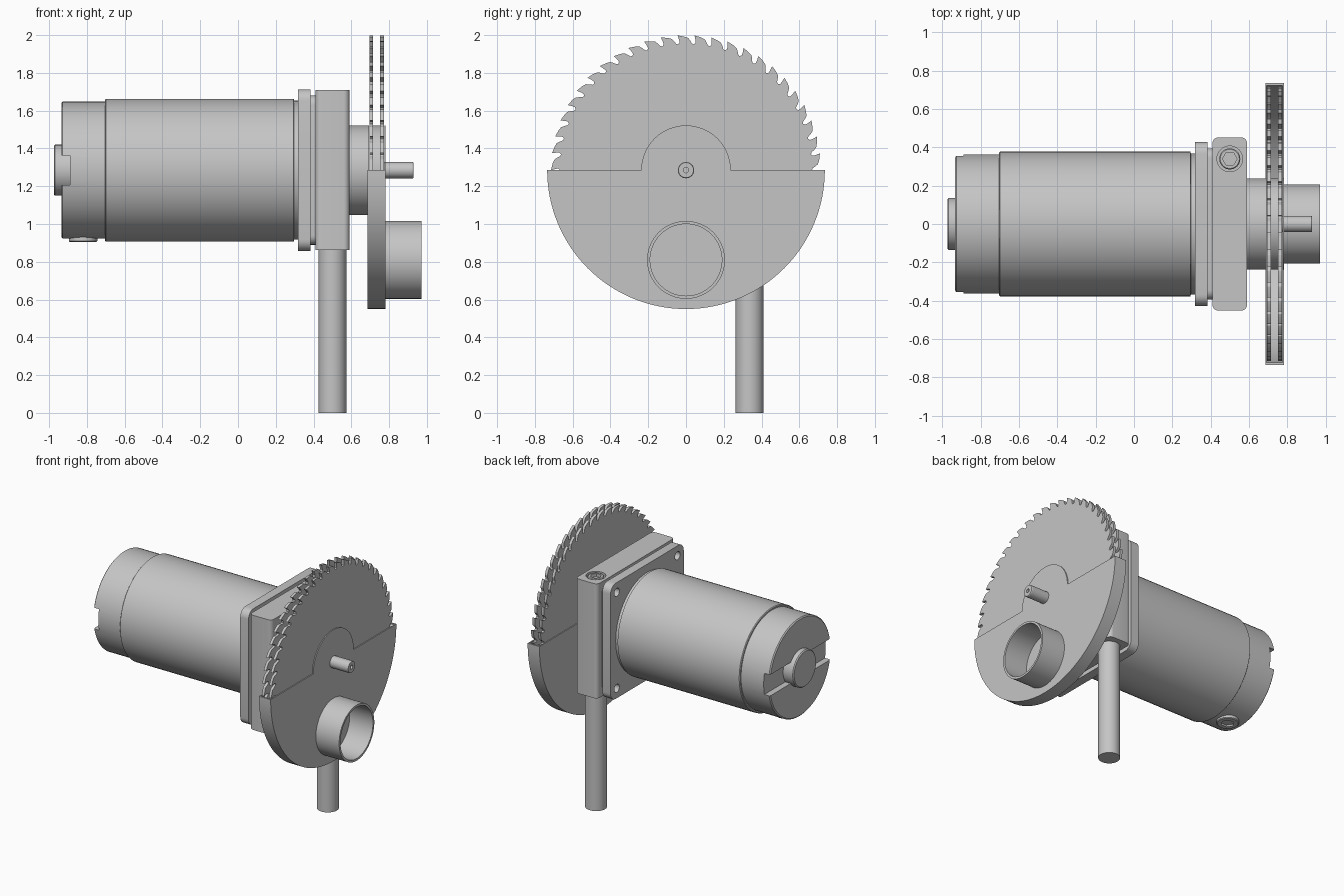
import bpy
import bmesh
from math import sin, cos, pi, radians

old = bpy.data.objects.get("Cube")
if old:
    bpy.data.objects.remove(old, do_unlink=True)

grey = bpy.data.materials.new("plain grey")
grey.use_nodes = True
grey.diffuse_color = (0.56, 0.56, 0.56, 1)
grey.node_tree.nodes["Principled BSDF"].inputs["Base Color"].default_value = grey.diffuse_color

AXIS = 1.285          # height of the shaft line
GUARD_R = 0.735
HUB_R = 0.237


def place(axis, a, u, v):
    """Point at a along the axis, with u and v across it."""
    return (a, u, v) if axis == "X" else (u, v, a)


def finish(name, bm):
    bmesh.ops.recalc_face_normals(bm, faces=bm.faces)
    mesh = bpy.data.meshes.new(name)
    bm.to_mesh(mesh)
    bm.free()
    mesh.materials.append(grey)
    ob = bpy.data.objects.new(name, mesh)
    bpy.context.collection.objects.link(ob)
    smooth(ob)
    return ob


def smooth(ob):
    bpy.ops.object.select_all(action="DESELECT")
    ob.select_set(True)
    bpy.context.view_layer.objects.active = ob
    bpy.ops.object.shade_smooth_by_angle(angle=radians(30))


def loft(name, rings, closed=False):
    """Skin a row of point rings; cap the ends unless closed into a loop."""
    bm = bmesh.new()
    rows = [[bm.verts.new(p) for p in ring] for ring in rings]
    pairs = list(zip(rows, rows[1:]))
    if closed:
        pairs.append((rows[-1], rows[0]))
    else:
        bm.faces.new(rows[0])
        bm.faces.new(rows[-1])
    n = len(rows[0])
    for a, b in pairs:
        for i in range(n):
            j = (i + 1) % n
            bm.faces.new((a[i], a[j], b[j], b[i]))
    return finish(name, bm)


def prism(name, outline, lo, hi, axis="X"):
    return loft(name, [[place(axis, a, u, v) for u, v in outline] for a in (lo, hi)])


def arc(r, start, end, steps, cu=0, cv=AXIS):
    angles = [radians(start + (end - start) * i / steps) for i in range(steps + 1)]
    return [(cu + r * cos(t), cv + r * sin(t)) for t in angles]


def lathe(name, profile, cu=0, cv=AXIS, axis="X", n=64, closed=False):
    """Turn (position, radius) pairs about a line parallel to the axis."""
    rings = [[place(axis, a, u, v) for u, v in arc(r, 0, 360, n, cu, cv)[:-1]]
             for a, r in profile]
    return loft(name, rings, closed)


def rounded(hu, hv, r, cu, cv):
    pts = []
    for k, (su, sv) in enumerate(((1, 1), (-1, 1), (-1, -1), (1, -1))):
        pts += arc(r, 90 * k, 90 * k + 90, 6, cu + su * (hu - r), cv + sv * (hv - r))
    return pts


def cut(ob, cutter):
    mod = ob.modifiers.new("cut", "BOOLEAN")
    mod.operation = "DIFFERENCE"
    mod.solver = "EXACT"
    mod.object = cutter
    bpy.context.view_layer.objects.active = ob
    bpy.ops.object.modifier_apply(modifier=mod.name)
    bpy.data.objects.remove(cutter, do_unlink=True)
    smooth(ob)


# Motor: main can, rear cap with a slot across it, rear boss
lathe("motor_body", [(-0.705, 0.372), (-0.7, 0.378), (0.295, 0.378), (0.297, 0.368), (0.33, 0.368)])
cap = lathe("motor_rear_cap", [(-0.935, 0.355), (-0.928, 0.363), (-0.7, 0.363)])
cut(cap, prism("slot_cutter", rounded(0.6, 0.078, 0.01, 0, AXIS), -1, -0.89))
lathe("rear_boss", [(-0.975, 0.128), (-0.968, 0.135), (-0.88, 0.135)])

# Brush plug under the rear cap
plug = lathe("brush_plug", [(0.905, 0.07), (0.91, 0.076), (1.0, 0.076)], -0.82, 0, "Z", 32)
cut(plug, lathe("plug_cutter", [(0.85, 0.045), (0.917, 0.045)], -0.82, 0, "Z", 6))

# Square motor flange with corner holes, and the thin plate behind it
flange = prism("motor_flange", rounded(0.428, 0.428, 0.06, 0, AXIS), 0.318, 0.385)
for su in (-1, 1):
    for sv in (-1, 1):
        cut(flange, lathe("hole_cutter", [(0.3, 0.03), (0.4, 0.03)],
                          su * 0.355, AXIS + sv * 0.355, n=20))
prism("spacer_plate", rounded(0.395, 0.395, 0.05, 0, AXIS), 0.38, 0.415)

# Clamp block, its socket screw and the mounting post
block = prism("mount_block", rounded(0.09, 0.452, 0.03, 0.5, 0), 0.862, 1.71, "Z")
cut(block, lathe("bore_cutter", [(1.67, 0.067), (1.8, 0.067)], 0.5, 0.34, "Z", 32))
screw = lathe("clamp_screw", [(1.66, 0.055), (1.703, 0.055), (1.708, 0.05)], 0.5, 0.34, "Z", 32)
cut(screw, lathe("hex_cutter", [(1.685, 0.038), (1.8, 0.038)], 0.5, 0.34, "Z", 6))
lathe("mounting_post", [(0, 0.074), (0.87, 0.074)], 0.5, 0.337, "Z", 48)

# Front hub, blade spacer and drive shaft
lathe("front_hub", [(0.58, HUB_R), (0.69, HUB_R)])
lathe("blade_spacer", [(0.71, HUB_R), (0.756, HUB_R)])
shaft = lathe("drive_shaft", [(0.75, 0.043), (0.925, 0.043), (0.93, 0.04)], n=32)
cut(shaft, lathe("shaft_cutter", [(0.88, 0.014), (1, 0.014)], n=16))

# Twin saw blades with hooked teeth
TEETH = 50
hook = ((0.0, 0.667), (0.12, 0.671), (0.24, 0.686), (0.36, 0.699), (0.6, 0.707),
        (1.0, 0.715), (0.92, 0.69), (0.9, 0.676))
blade_outline = []
for k in range(TEETH):
    for f, r in hook:
        t = 2 * pi * (k + f) / TEETH
        blade_outline.append((r * cos(t), AXIS + r * sin(t)))
for name, x in (("inner_blade", 0.695), ("outer_blade", 0.753)):
    prism(name, blade_outline, x, x + 0.02)

# Hollow lower guard: two side plates with a hub arch, and a curved rim
side = arc(GUARD_R, 180, 360, 64) + arc(HUB_R, 0, 180, 32)
prism("guard_inner_side", side, 0.686, 0.693)
prism("guard_outer_side", side, 0.775, 0.782)
prism("guard_rim", arc(GUARD_R, 180, 360, 64) + arc(GUARD_R - 0.012, 360, 180, 64), 0.686, 0.782)

# Dust port tube on the guard
lathe("dust_port", [(0.778, 0.206), (0.972, 0.206), (0.972, 0.19), (0.778, 0.19)],
      0, 0.81, closed=True)
